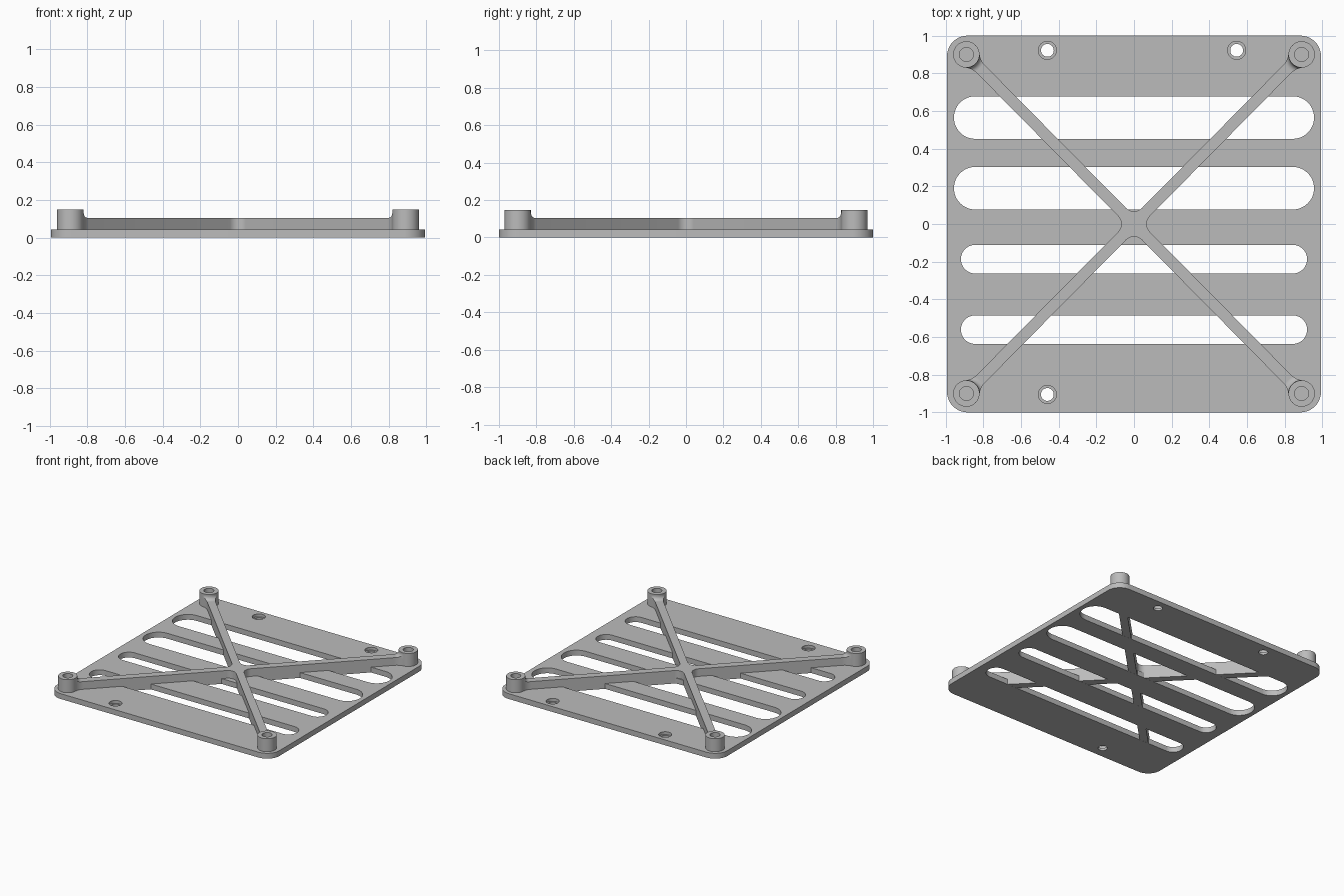
import bpy, bmesh
from math import pi, sin, cos, atan2, acos, hypot, sqrt, radians
from mathutils import Matrix, Vector

cube = bpy.data.objects.get("Cube")
if cube:
    bpy.data.objects.remove(cube, do_unlink=True)

grey = bpy.data.materials.new("plain grey")
grey.use_nodes = True
grey.diffuse_color = (0.5, 0.5, 0.5, 1)
grey.node_tree.nodes["Principled BSDF"].inputs["Base Color"].default_value = (0.5, 0.5, 0.5, 1)

# Main sizes
PLATE_TOP, RIB_TOP, POST_TOP = 0.043, 0.105, 0.148
POST_X, POST_Y, POST_R = 0.89, 0.9, 0.07
HALF, FLARE, WEB = 0.03, 0.1, 0.06       # rib half width and its fillet radii
REACH = sqrt((POST_R + FLARE) ** 2 - (HALF + FLARE) ** 2)
CORNERS = [(1, 1), (-1, 1), (-1, -1), (1, -1)]


def arc(cx, cy, r, a0, a1, n=12):
    return [Vector((cx + r * cos(a0 + (a1 - a0) * i / n),
                    cy + r * sin(a0 + (a1 - a0) * i / n), 0)) for i in range(n + 1)]


def rounded(hx, hy, r, cy=0):
    pts = []
    for k, (sx, sy) in enumerate(CORNERS):
        pts += arc(sx * (hx - r), cy + sy * (hy - r), r, k * pi / 2, (k + 1) * pi / 2)
    return pts


def prism(bm, outline, z0, z1):
    pts = [p for i, p in enumerate(outline) if (p - outline[i - 1]).length > 1e-5]
    low = [bm.verts.new((p.x, p.y, z0)) for p in pts]
    high = [bm.verts.new((p.x, p.y, z1)) for p in pts]
    bm.faces.new(low[::-1])
    bm.faces.new(high)
    for i in range(len(pts)):
        bm.faces.new((low[i - 1], low[i], high[i], high[i - 1]))


def lathe(bm, profile, x, y, steps=48):
    verts = [bm.verts.new((x + r, y, z)) for r, z in profile]
    edges = [bm.edges.new(pair) for pair in zip(verts, verts[1:])]
    bmesh.ops.spin(bm, geom=verts + edges, cent=(x, y, 0), axis=(0, 0, 1),
                   angle=2 * pi, steps=steps, use_duplicate=False)
    bmesh.ops.remove_doubles(bm, verts=bm.verts[:], dist=1e-5)


def finish(bm, name):
    bmesh.ops.recalc_face_normals(bm, faces=bm.faces[:])
    mesh = bpy.data.meshes.new(name)
    bm.to_mesh(mesh)
    bm.free()
    mesh.materials.append(grey)
    ob = bpy.data.objects.new(name, mesh)
    bpy.context.collection.objects.link(ob)
    return ob


def activate(ob):
    bpy.ops.object.select_all(action='DESELECT')
    ob.select_set(True)
    bpy.context.view_layer.objects.active = ob


def smooth(ob):
    activate(ob)
    bpy.ops.object.shade_smooth_by_angle(angle=radians(30))


# Base plate, cut by ventilation slots and counterbored screw holes
bm = bmesh.new()
prism(bm, rounded(0.993, 1.0, 0.11), 0, PLATE_TOP)
plate = finish(bm, "base_plate")

bm = bmesh.new()
for cy, r in [(0.565, 0.113), (0.19, 0.113), (-0.187, 0.076), (-0.561, 0.076)]:
    prism(bm, rounded(0.843 + r, r, r, cy), -0.05, 0.1)
bore = [(0, -0.05), (0.034, -0.05), (0.034, 0.02), (0.048, 0.02), (0.048, 0.1), (0, 0.1)]
for x, y in [(-0.46, 0.922), (0.545, 0.922), (-0.46, -0.905)]:
    lathe(bm, bore, x, y)
cutter = finish(bm, "plate_cutter")
cutter.hide_render = True
cut = plate.modifiers.new("openings", 'BOOLEAN')
cut.operation = 'DIFFERENCE'
cut.solver = 'EXACT'
cut.object = cutter
activate(plate)
bpy.ops.object.modifier_apply(modifier=cut.name)
bpy.data.objects.remove(cutter, do_unlink=True)
smooth(plate)

# Crossed ribs, filleted at the centre and flared into the posts
length = hypot(POST_X, POST_Y)
outline = []
tangent = atan2(HALF + FLARE, REACH)
flare = arc(length - REACH, -HALF - FLARE, FLARE, pi / 2, tangent)
flare += [Vector((p.x, -p.y, 0)) for p in reversed(flare)]
for k, (sx, sy) in enumerate(CORNERS):
    axis = k * pi / 2
    d = sqrt(2) * (HALF + WEB)
    outline += arc(d * cos(axis), d * sin(axis), WEB, axis + 1.25 * pi, axis + 0.75 * pi)
    turn = Matrix.Rotation(atan2(sy * POST_Y, sx * POST_X), 3, 'Z')
    outline += [turn @ p for p in flare]
bm = bmesh.new()
prism(bm, outline, 0.0005, RIB_TOP)
smooth(finish(bm, "cross_ribs"))

# Corner posts with blind holes, and the swept fillet from each post to its rib
post = [(0, 0.06), (0.037, 0.06), (0.037, POST_TOP), (POST_R, POST_TOP),
        (POST_R, 0.02), (0, 0.02)]
SWEEP, ROWS, COLS = 0.03, 8, 12
for sx, sy in CORNERS:
    side = ("back" if sy > 0 else "front") + ("_left" if sx > 0 else "_right")
    x, y = sx * POST_X, sy * POST_Y
    bm = bmesh.new()
    lathe(bm, post, x, y)
    smooth(finish(bm, side + "_post"))

    bm = bmesh.new()
    inward = atan2(-y, -x)
    span = POST_R + FLARE
    grid = []
    for i in range(ROWS + 1):
        a = pi / 2 * i / ROWS
        rho = POST_R + SWEEP * (1 - cos(a))
        z = RIB_TOP + SWEEP * (1 - sin(a))
        limit = tangent - acos(min(1, (rho ** 2 + span ** 2 - FLARE ** 2) / (2 * rho * span)))
        angles = [inward + limit * (2 * j / COLS - 1) for j in range(COLS + 1)]
        grid.append([bm.verts.new((x + rho * cos(t), y + rho * sin(t), z)) for t in angles])
    top = [bm.faces.new((grid[i][j], grid[i + 1][j], grid[i + 1][j + 1], grid[i][j + 1]))
           for i in range(ROWS) for j in range(COLS)]
    skirt = bmesh.ops.extrude_face_region(bm, geom=top, use_keep_orig=True)
    for v in skirt["geom"]:
        if isinstance(v, bmesh.types.BMVert):
            v.co.z = RIB_TOP - 0.01
    smooth(finish(bm, side + "_post_fillet"))
